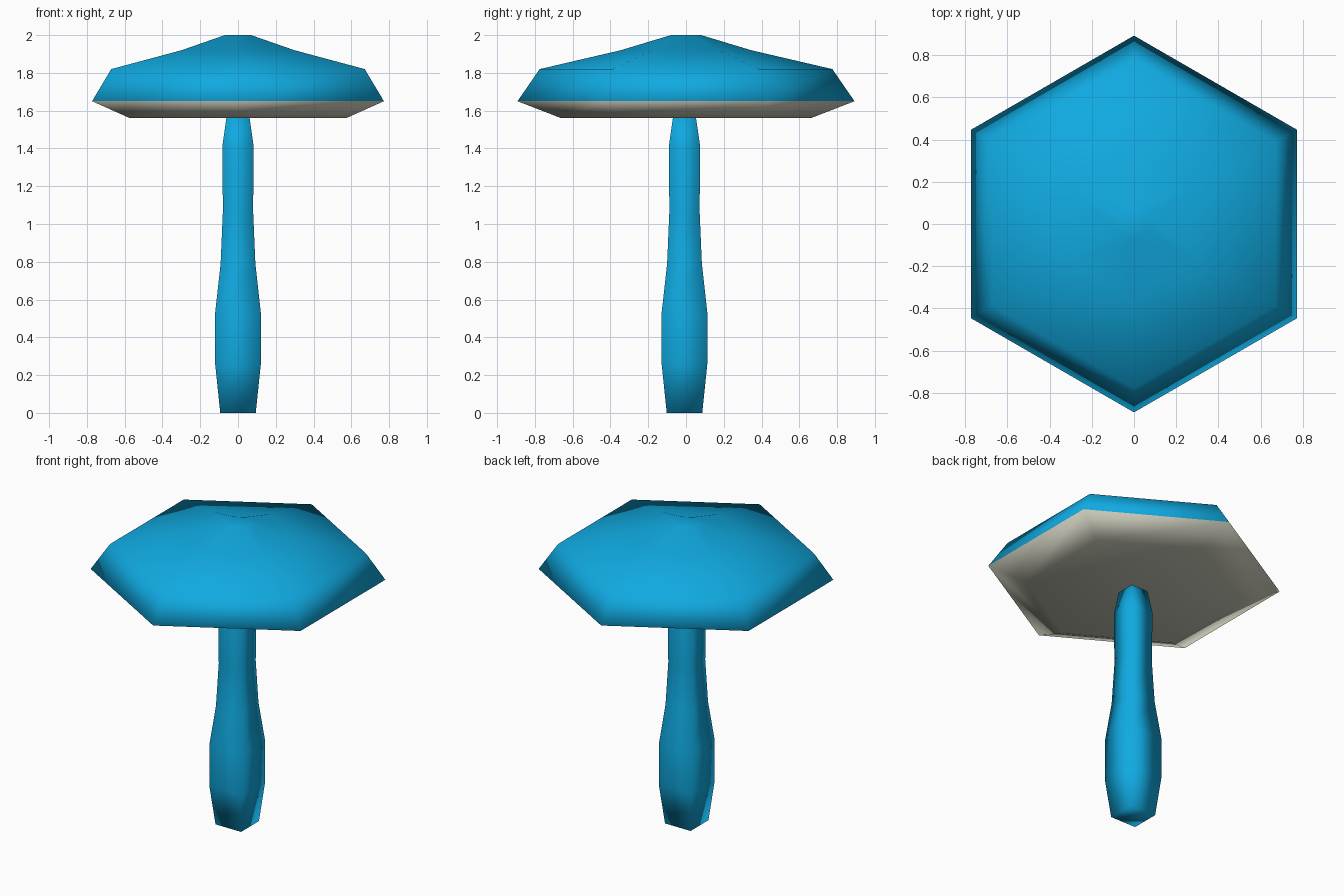
import bpy, bmesh
from math import cos, sin, tau, pi, sqrt

if "Cube" in bpy.data.objects:
    bpy.data.objects.remove(bpy.data.objects["Cube"])


def material(name, rgb):
    m = bpy.data.materials.new(name)
    m.diffuse_color = (*rgb, 1)
    m.use_nodes = True
    m.node_tree.nodes["Principled BSDF"].inputs["Base Color"].default_value = m.diffuse_color
    return m


blue = material("blue", (0.005, 0.4, 0.75))
beige = material("pale_grey", (0.6, 0.6, 0.5))


def lathe(name, profile, sides, phase, mats, y=0.0, slot=lambda i: 0):
    """Stack polygon rings (radius, z) from bottom to top and close both ends."""
    bm = bmesh.new()
    rings = [[bm.verts.new((r * cos(phase + tau * k / sides),
                            y + r * sin(phase + tau * k / sides), z))
              for k in range(sides)] for r, z in profile]
    bm.faces.new(rings[0][::-1]).material_index = slot(0)
    for i, (a, b) in enumerate(zip(rings, rings[1:])):
        for k in range(sides):
            n = (k + 1) % sides
            bm.faces.new((a[k], a[n], b[n], b[k])).material_index = slot(i)
    bm.faces.new(rings[-1]).material_index = slot(len(profile))
    for f in bm.faces:
        f.smooth = True
    mesh = bpy.data.meshes.new(name)
    bm.to_mesh(mesh)
    bm.free()
    for m in mats:
        mesh.materials.append(m)
    ob = bpy.data.objects.new(name, mesh)
    bpy.context.collection.objects.link(ob)
    return ob


# Hexagonal cap: pale underside up to the rim, blue above
cap = [(0.66, 1.56), (0.892, 1.65), (0.775, 1.82), (0.345, 1.92), (0.08, 2.0)]
lathe("cap", cap, 6, pi / 2, [blue, beige], slot=lambda i: 1 if i == 0 else 0)

# Square stem with a swollen base, given as half widths
stem = [(0.094, 0), (0.121, 0.26), (0.121, 0.53), (0.092, 0.79),
        (0.08, 1.07), (0.083, 1.41), (0.06, 1.57)]
lathe("stem", [(h * sqrt(2), z) for h, z in stem], 4, pi / 4, [blue], y=-0.008)
